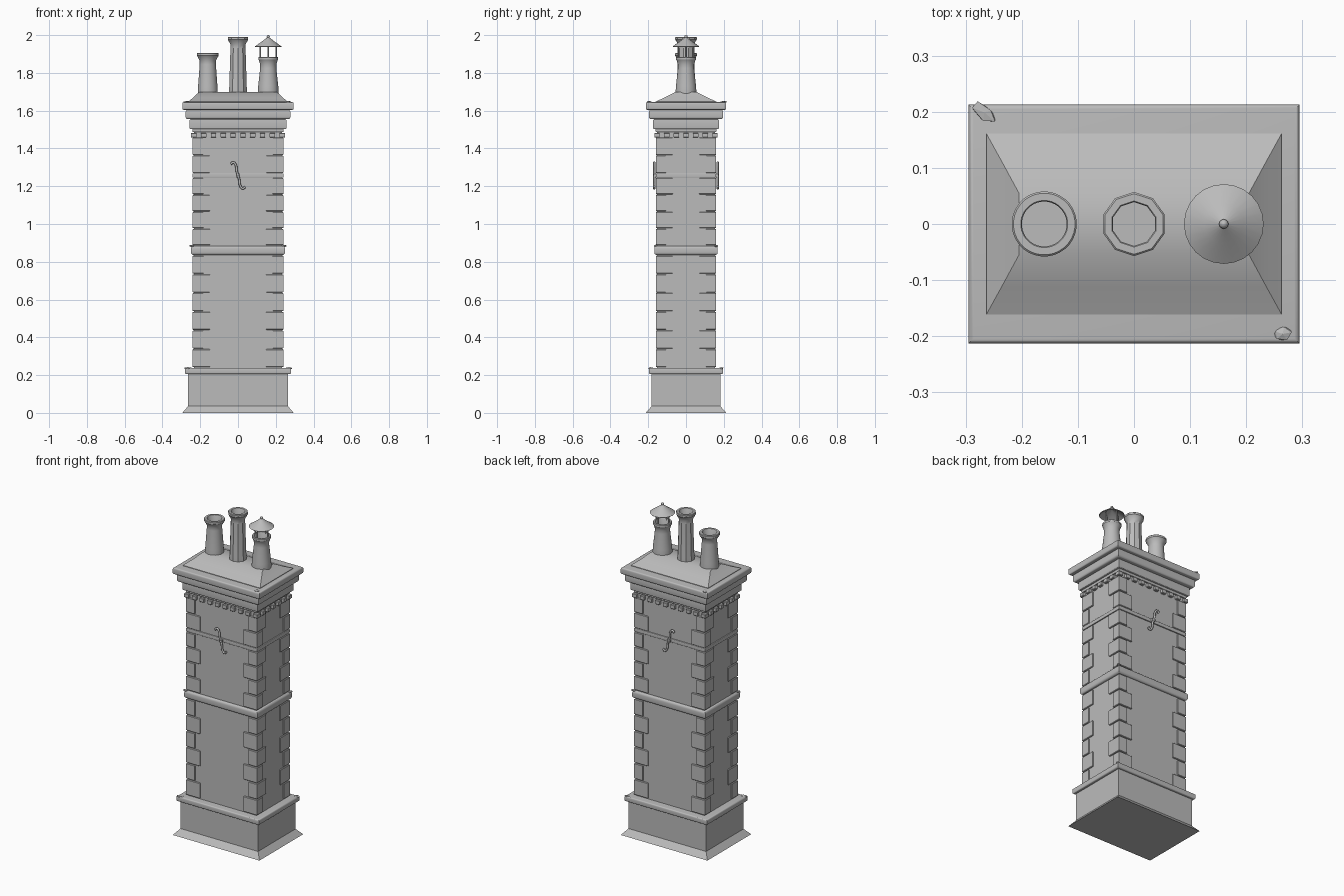
import bpy, bmesh, math, random
from mathutils import Vector

if "Cube" in bpy.data.objects:
    bpy.data.objects.remove(bpy.data.objects["Cube"])

random.seed(4)
stone = bpy.data.materials.new("grey_stone")
stone.diffuse_color = (0.5, 0.5, 0.5, 1)
stone.use_nodes = True
stone.node_tree.nodes["Principled BSDF"].inputs["Base Color"].default_value = stone.diffuse_color


def finish(name, bm, smooth=True, angle=35):
    bmesh.ops.recalc_face_normals(bm, faces=bm.faces)
    me = bpy.data.meshes.new(name)
    bm.to_mesh(me)
    bm.free()
    me.materials.append(stone)
    ob = bpy.data.objects.new(name, me)
    bpy.context.collection.objects.link(ob)
    if smooth:
        bpy.ops.object.select_all(action='DESELECT')
        ob.select_set(True)
        bpy.context.view_layer.objects.active = ob
        bpy.ops.object.shade_smooth_by_angle(angle=math.radians(angle))
    return ob


def loft(bm, rings):
    """Skin a stack of vertex rings and close both ends."""
    loops = [[bm.verts.new(p) for p in r] for r in rings]
    n = len(loops[0])
    for a, b in zip(loops, loops[1:]):
        for i in range(n):
            j = (i + 1) % n
            bm.faces.new((a[i], a[j], b[j], b[i]))
    bm.faces.new(loops[0][::-1])
    bm.faces.new(loops[-1])


def rect(hx, hy, z):
    return [(-hx, -hy, z), (hx, -hy, z), (hx, hy, z), (-hx, hy, z)]


def tier(name, levels):
    bm = bmesh.new()
    loft(bm, [rect(*l) for l in levels])
    return finish(name, bm)


def slab(name, hx, hy, z0, z1, r=0.008):
    """Rectangular course with rounded upper and lower edges."""
    lv = []
    for c, s in ((z0 + r, -1), (z1 - r, 1)):
        for k in (range(4, -1, -1) if s < 0 else range(5)):
            a = k * math.pi / 8
            d = r * (1 - math.cos(a))
            lv.append((hx - d, hy - d, c + s * r * math.sin(a)))
    return tier(name, lv)


def box(bm, x0, x1, y0, y1, z0, z1):
    c = 0.003
    loft(bm, [[(x0 + d, y0 + d, z), (x1 - d, y0 + d, z), (x1 - d, y1 - d, z), (x0 + d, y1 - d, z)]
              for d, z in ((c, z0), (0, z0 + c), (0, z1 - c), (c, z1))])


# Base, shaft and horizontal courses
tier("base_skirt", [(0.295, 0.213, 0), (0.264, 0.182, 0.036)])
tier("plinth", [(0.264, 0.182, 0.03), (0.264, 0.182, 0.21)])
slab("plinth_cap", 0.28, 0.197, 0.205, 0.238, 0.008)
tier("shaft", [(0.234, 0.153, 0.22), (0.234, 0.153, 1.52)])
slab("middle_belt", 0.249, 0.168, 0.836, 0.884, 0.014)
slab("iron_band", 0.241, 0.160, 1.245, 1.268, 0.004)
slab("frieze", 0.242, 0.161, 1.487, 1.51, 0.004)
slab("cornice_lower", 0.256, 0.174, 1.502, 1.555, 0.006)
slab("cornice_middle", 0.277, 0.196, 1.555, 1.606, 0.012)
slab("cornice_top", 0.295, 0.213, 1.604, 1.645, 0.009)

# Sloped mortar cap
tier("sloped_cap", [(0.263, 0.161, 1.63), (0.263, 0.161, 1.648),
                    (0.236, 0.112, 1.67), (0.205, 0.055, 1.70)])

# Corner quoins, alternating long and short
bm = bmesh.new()
for z0, z1, n in ((0.24, 0.834, 6), (0.886, 1.245, 4), (1.268, 1.46, 2)):
    h = (z1 - z0) / n
    for i in range(n):
        lx, ly = ((0.093, 0.055), (0.058, 0.09))[i % 2]
        za, zb = z0 + i * h + 0.002, z0 + (i + 1) * h - 0.002
        for sx in (-1, 1):
            for sy in (-1, 1):
                xs = sorted((sx * 0.241, sx * (0.241 - lx)))
                ys = sorted((sy * 0.160, sy * (0.160 - ly)))
                box(bm, *xs, *ys, za, zb)
finish("quoins", bm, False)

# Dentil row on all four sides
bm = bmesh.new()
for i in range(10):
    x = -0.234 + i * 0.052
    for s in (-1, 1):
        box(bm, x - 0.014, x + 0.014, *sorted((s * 0.14, s * 0.168)), 1.457, 1.483)
for i in range(7):
    y = -0.153 + i * 0.051
    for s in (-1, 1):
        box(bm, *sorted((s * 0.22, s * 0.25)), y - 0.014, y + 0.014, 1.457, 1.483)
finish("dentils", bm, False)


# Chimney pots: outer profile, lip and inner bore
def pot(name, x, top, rb, rn, rt, ri, sides):
    prof = [(rb, 1.69), (rb, 1.705), (rb * 0.97, 1.73), (rn, top - 0.06), (rn, top - 0.04),
            (rt - 0.003, top - 0.018), (rt, top - 0.014), (rt, top - 0.003), (rt - 0.003, top),
            (ri + 0.002, top), (ri, top - 0.003), (ri, top - 0.12)]
    bm = bmesh.new()
    loft(bm, [[(x + r * math.cos((k + 0.5) * math.tau / sides),
                r * math.sin((k + 0.5) * math.tau / sides), z)
               for k in range(sides)] for r, z in prof])
    finish(name, bm)


pot("left_pot", -0.16, 1.905, 0.053, 0.043, 0.058, 0.040, 32)
pot("middle_pot", 0, 1.99, 0.050, 0.042, 0.057, 0.039, 10)
pot("right_pot", 0.16, 1.885, 0.055, 0.043, 0.053, 0.040, 32)


# Conical cowl on four posts with a ball finial
def turned(name, x, y, prof, sides):
    bm = bmesh.new()
    loft(bm, [[(x + r * math.cos(k * math.tau / sides), y + r * math.sin(k * math.tau / sides), z)
               for k in range(sides)] for r, z in prof])
    finish(name, bm)


turned("cowl", 0.16, 0, [(0.003, 1.975), (0.068, 1.937), (0.071, 1.940), (0.035, 1.965), (0.005, 1.988)], 24)
turned("cowl_finial", 0.16, 0, [(0.003, 1.982), (0.0075, 1.987), (0.0085, 1.992),
                                (0.0065, 1.997), (0.002, 2.0)], 12)
for k in range(4):
    a = k * math.pi / 2
    turned("cowl_post", 0.16 + 0.042 * math.cos(a), 0.042 * math.sin(a),
           [(0.004, 1.875), (0.004, 1.955)], 8)

# S-shaped wall anchors front and back
path = [(-0.038, 1.316), (-0.026, 1.326), (-0.012, 1.312), (-0.007, 1.28), (0, 1.257),
        (0.007, 1.234), (0.012, 1.202), (0.026, 1.188), (0.038, 1.198)]
for s, name in ((-1, "front_anchor"), (1, "back_anchor")):
    cu = bpy.data.curves.new(name, 'CURVE')
    cu.dimensions = '3D'
    cu.bevel_depth = 0.006
    cu.bevel_resolution = 2
    cu.resolution_u = 5
    cu.use_fill_caps = True
    sp = cu.splines.new('BEZIER')
    sp.bezier_points.add(len(path) - 1)
    for p, (x, z) in zip(sp.bezier_points, path):
        p.co = (x, s * 0.168, z)
        p.handle_left_type = p.handle_right_type = 'AUTO'
    cu.materials.append(stone)
    bpy.context.collection.objects.link(bpy.data.objects.new(name, cu))
    bm = bmesh.new()
    box(bm, -0.01, 0.01, *sorted((s * 0.15, s * 0.172)), 1.247, 1.267)
    finish(name + "_boss", bm, False)

# Loose stone chips on the corners of the courses
for x, y, z, sx, sy, rot in ((-0.267, 0.199, 1.645, 0.029, 0.014, -0.7), (0.265, -0.196, 1.645, 0.018, 0.014, 0.2),
                             (-0.243, -0.160, 0.884, 0.016, 0.012, 0.5), (0.243, 0.160, 0.884, 0.016, 0.012, 0.5),
                             (-0.265, -0.186, 0.236, 0.024, 0.014, 0.4), (0.270, 0.186, 0.236, 0.020, 0.012, 0.4)):
    bm = bmesh.new()
    bmesh.ops.create_icosphere(bm, subdivisions=1, radius=1)
    for v in bm.verts:
        p = v.co * random.uniform(0.8, 1.1)
        px, py = p.x * sx, p.y * sy
        v.co = Vector((x + px * math.cos(rot) - py * math.sin(rot),
                       y + px * math.sin(rot) + py * math.cos(rot), z + p.z * 0.007))
    finish("stone_chip", bm, False)
